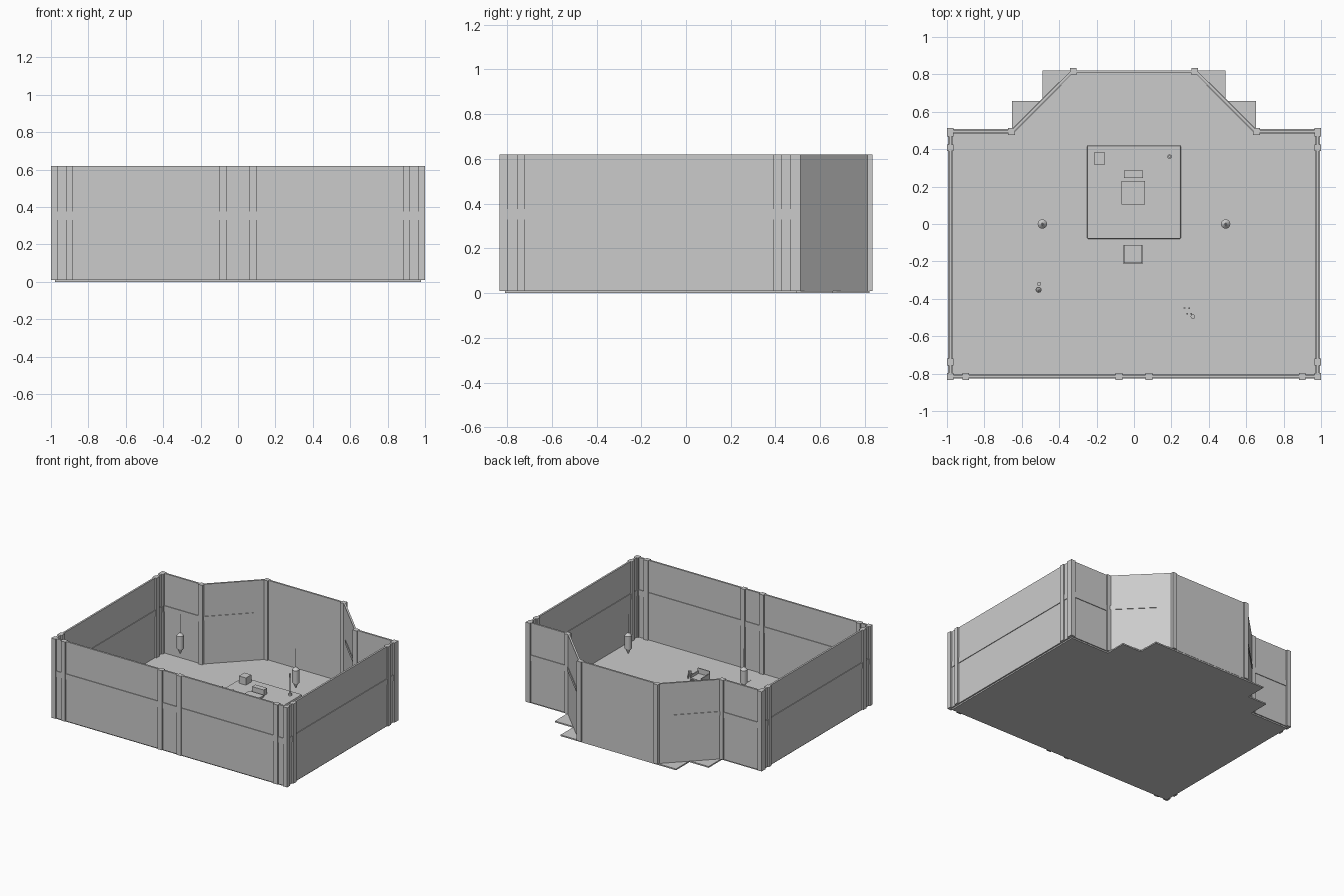
import bpy, math
from mathutils import Vector

cube = bpy.data.objects.get("Cube")
if cube:
    bpy.data.objects.remove(cube, do_unlink=True)

grey = bpy.data.materials.new("plain_grey")
grey.use_nodes = True
grey.diffuse_color = (0.6, 0.6, 0.6, 1)
grey.node_tree.nodes["Principled BSDF"].inputs["Base Color"].default_value = grey.diffuse_color

FLOOR, TOP = 0.01, 0.62      # floor surface and wall top
TILE = 0.163                 # floor tile size
SIDE, FRONT, WING, BACK = 0.982, -0.815, 0.495, 0.815   # wall centre lines


def finish(name, bevel=0):
    ob = bpy.context.object
    ob.name = name
    ob.data.materials.append(grey)
    if bevel:
        mod = ob.modifiers.new("bevel", 'BEVEL')
        mod.width, mod.segments = bevel, 2
    return ob


def box(name, centre, size, z0, z1, angle=0, bevel=0):
    bpy.ops.mesh.primitive_cube_add(
        size=1, location=(centre[0], centre[1], (z0 + z1) / 2), rotation=(0, 0, angle))
    ob = bpy.context.object
    ob.scale = (size[0], size[1], z1 - z0)
    bpy.ops.object.transform_apply(location=False, rotation=False, scale=True)
    return finish(name, bevel)


def cone(name, x, y, z0, z1, r0, r1=None, sides=20):
    bpy.ops.mesh.primitive_cone_add(
        vertices=sides, radius1=r0, radius2=r0 if r1 is None else r1,
        depth=z1 - z0, location=(x, y, (z0 + z1) / 2))
    ob = finish(name)
    bpy.ops.object.shade_smooth_by_angle()
    return ob


def strip(name, a, b, thick, z0, z1):
    a, b = Vector(a), Vector(b)
    d = b - a
    return box(name, (a + b) / 2, (d.length, thick), z0, z1, math.atan2(d.y, d.x))


def wall(name, a, b, band=True):
    strip(name + "_wall", a, b, 0.014, FLOOR, TOP)
    if band:
        strip(name + "_rail", a, b, 0.024, 0.33, 0.375)


def pillar(name, x, y, angle=0):
    box(name, (x, y), (0.036, 0.036), FLOOR, TOP, angle)


# Floor: wide hall plus two stepped rows of tiles under the bay
front_edge = BACK + 0.005 - 10 * TILE
hall_edge = front_edge + 8 * TILE
for name, cols, y0, y1 in (("hall_floor", 6, front_edge, hall_edge),
                           ("bay_floor_lower", 4, hall_edge, hall_edge + TILE),
                           ("bay_floor_upper", 3, hall_edge + TILE, hall_edge + 2 * TILE)):
    box(name, (0, (y0 + y1) / 2), (2 * cols * TILE, y1 - y0), 0, FLOOR)

# Front and back walls
wall("front", (-SIDE, FRONT), (SIDE, FRONT))
wall("back", (-0.33, BACK), (0.33, BACK), band=False)

# Mirrored walls and pillars
for s, side in ((1, "left"), (-1, "right")):
    wall(side + "_side", (s * SIDE, FRONT), (s * SIDE, WING))
    wall(side + "_wing", (s * SIDE, WING), (s * 0.65, WING))
    wall(side + "_diagonal", (s * 0.65, WING), (s * 0.33, BACK), band=False)
    strip(side + "_diagonal_rail", (s * 0.65, WING), (s * 0.395, 0.75), 0.022, 0.345, 0.375)
    for y in (FRONT, -0.738, 0.408, 0.485):
        pillar(side + "_side_pillar", s * SIDE, y)
    for x in (0.9, 0.08):
        pillar(side + "_front_pillar", s * x, FRONT)
    pillar(side + "_wing_pillar", s * SIDE, WING)
    pillar(side + "_bay_pillar", s * 0.655, WING)
    pillar(side + "_back_pillar", s * 0.325, BACK)

    # Side runner on the floor
    box(side + "_runner", (s * 0.545, 0.005), (0.59, 0.16), FLOOR, FLOOR + 0.002)

    # Hanging lamp with rod, body and tapered ends
    x = s * 0.49
    cone(side + "_lamp_rod", x, 0, 0.47, TOP, 0.003, sides=8)
    cone(side + "_lamp_body", x, 0, 0.36, 0.46, 0.025)
    cone(side + "_lamp_cap", x, 0, 0.46, 0.48, 0.025, 0.006)
    cone(side + "_lamp_tip", x, 0, 0.32, 0.36, 0.004, 0.02)

# Centre aisle runner
box("aisle_runner", (0, -0.375), (0.16, 0.59), FLOOR, FLOOR + 0.002)

# Raised platform and its furniture
DECK = 0.045
box("platform", (0, 0.17), (0.5, 0.5), FLOOR, DECK, bevel=0.006)
box("chest", (-0.185, 0.35), (0.06, 0.065), DECK, 0.1)
box("seat_cushion", (-0.003, 0.168), (0.125, 0.125), DECK, 0.06)
box("low_bench", (-0.003, 0.265), (0.1, 0.04), DECK, 0.09)
cone("stand_base", 0.19, 0.36, DECK, 0.06, 0.012)
cone("stand_pole", 0.19, 0.36, 0.06, 0.2, 0.004, sides=8)
cone("stand_head", 0.19, 0.36, 0.18, 0.21, 0.007)

# Lectern in front of the platform
LX, LY = -0.005, -0.163
box("lectern_front", (LX, LY - 0.046), (0.1, 0.008), FLOOR, 0.25)
for s in (1, -1):
    box("lectern_side", (LX + s * 0.046, LY), (0.008, 0.1), FLOOR, 0.23)
box("lectern_top", (LX, LY), (0.084, 0.1), 0.2, 0.21)

# Small round objects on the hall floor
cone("round_bin", -0.51, -0.352, FLOOR, 0.09, 0.016)
cone("round_bin_lid", -0.51, -0.352, 0.09, 0.1, 0.012, 0.004)
cone("small_pot", -0.507, -0.32, FLOOR, 0.05, 0.011)
cone("floor_pot", 0.315, -0.495, FLOOR, 0.045, 0.012)
for x, y in ((0.27, -0.45), (0.295, -0.45), (0.285, -0.48), (0.305, -0.48)):
    cone("floor_peg", x, y, FLOOR, 0.04, 0.005, sides=8)
